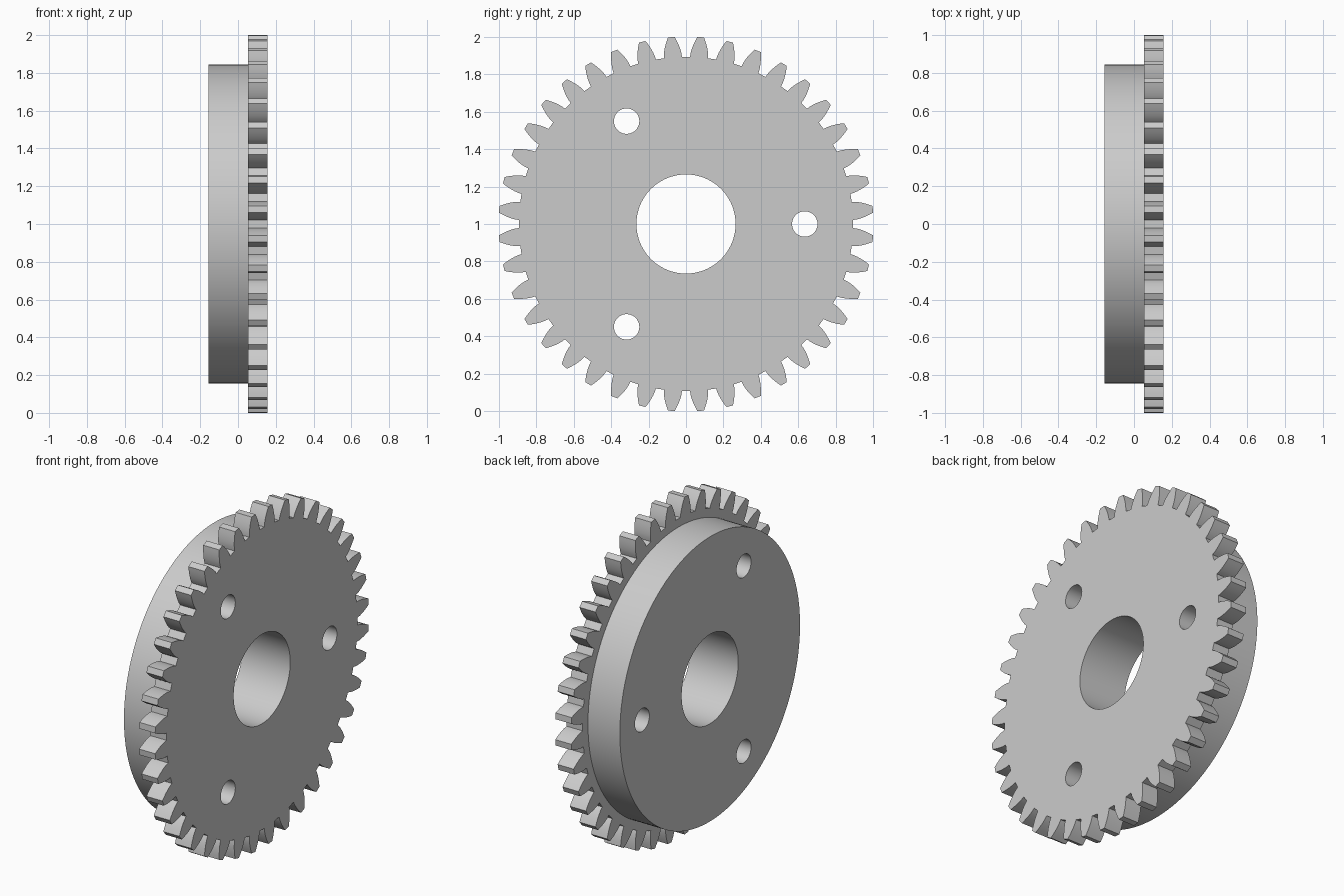
import bpy, bmesh, math
from math import pi, cos, sin, acos, tan

cube = bpy.data.objects.get("Cube")
if cube:
    bpy.data.objects.remove(cube, do_unlink=True)

TEETH = 40
TIP, ROOT, PITCH = 1.002, 0.894, 0.954
PRESSURE = math.radians(20)
BASE = PITCH * cos(PRESSURE)

grey = bpy.data.materials.new("steel grey")
grey.use_nodes = True
colour = (0.6, 0.6, 0.6, 1)
grey.diffuse_color = colour
grey.node_tree.nodes["Principled BSDF"].inputs["Base Color"].default_value = colour


def circle(radius, sides, cy=0, cz=0):
    return [(cy + radius * cos(2 * pi * i / sides),
             cz + radius * sin(2 * pi * i / sides)) for i in range(sides)]


def involute(angle):
    return tan(angle) - angle


def half_tooth(radius):
    """Half the angle a tooth spans at this radius."""
    a = acos(min(1, BASE / radius))
    return pi / (2 * TEETH) + involute(PRESSURE) - involute(a)


def gear_outline(steps=6):
    flank = [(r, half_tooth(r)) for r in
             [ROOT] + [BASE + (TIP - BASE) * i / steps for i in range(1, steps + 1)]]
    points = []
    for t in range(TEETH):
        middle = (t + 0.5) * 2 * pi / TEETH
        tooth = [(r, middle - h) for r, h in flank]
        tooth += [(r, middle + h) for r, h in reversed(flank)]
        points += [(r * cos(a), r * sin(a)) for r, a in tooth]
    return points


def plate(name, outline, x0, x1):
    """Solid plate across x, pierced by the bore and the bolt holes."""
    loops = [outline, circle(0.265, 96)]
    for i in range(3):
        a = i * 2 * pi / 3
        loops.append(circle(0.068, 40, 0.635 * cos(a), 0.635 * sin(a)))
    bm = bmesh.new()
    for loop in loops:
        verts = [bm.verts.new((x0, y, z + 1)) for y, z in loop]
        for a, b in zip(verts, verts[1:] + verts[:1]):
            bm.edges.new((a, b))
    bmesh.ops.triangle_fill(bm, edges=bm.edges[:], use_beauty=True, normal=(1, 0, 0))
    out = bmesh.ops.extrude_face_region(bm, geom=bm.faces[:])
    moved = [g for g in out["geom"] if isinstance(g, bmesh.types.BMVert)]
    bmesh.ops.translate(bm, verts=moved, vec=(x1 - x0, 0, 0))
    bmesh.ops.recalc_face_normals(bm, faces=bm.faces[:])
    mesh = bpy.data.meshes.new(name)
    bm.to_mesh(mesh)
    bm.free()
    mesh.materials.append(grey)
    ob = bpy.data.objects.new(name, mesh)
    bpy.context.collection.objects.link(ob)
    bpy.ops.object.select_all(action='DESELECT')
    ob.select_set(True)
    bpy.context.view_layer.objects.active = ob
    bpy.ops.object.shade_smooth_by_angle(angle=math.radians(25))
    return ob


# Toothed ring on the left, plain hub disc on the right
plate("gear_wheel", gear_outline(), 0.052, 0.157)
plate("hub_disc", circle(0.844, 160), -0.157, 0.052)
